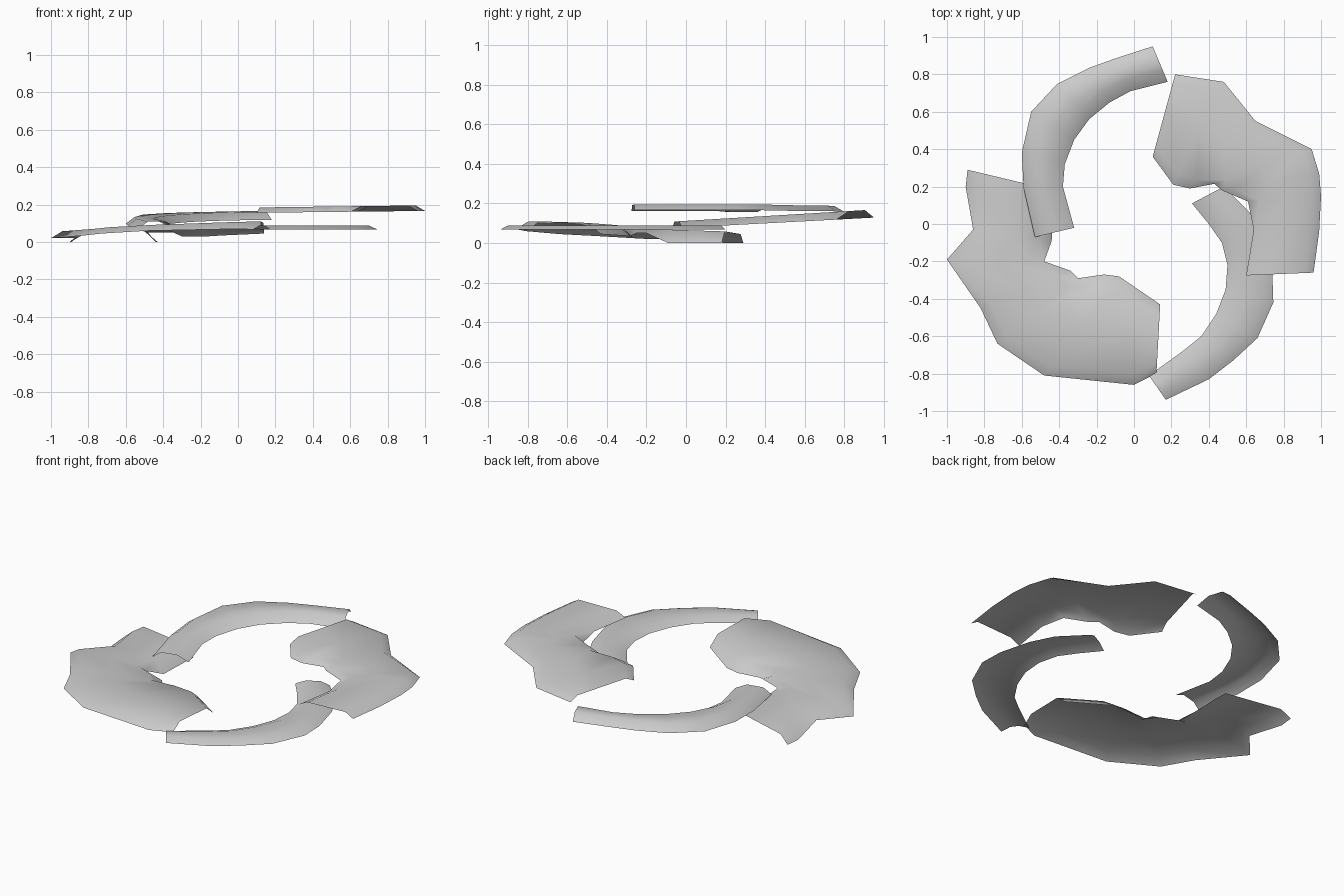
import bpy, bmesh
from mathutils import Vector

if "Cube" in bpy.data.objects:
    bpy.data.objects.remove(bpy.data.objects["Cube"])


def shell(name, outer, inner, crest, wo, wi, rim=None):
    """Open curved sheet between two rails (x, y[, z]); creases sit wo / wi inside the rails.
    crest(x, y) gives the height of the raised top, rim(x, y) the height of the edges."""
    bm = bmesh.new()
    rows = []
    for o, i in zip(outer, inner):
        a, b = Vector(o[:2]), Vector(i[:2])
        d = (b - a).normalized()
        row = []
        for k, p in enumerate((a, a + d * wo, (a + b) / 2, b - d * wi, b)):
            z = crest(p.x, p.y)
            if k in (0, 4):
                src = o if k == 0 else i
                z = src[2] if len(src) > 2 else rim(p.x, p.y)
            row.append(bm.verts.new((p.x, p.y, z)))
        rows.append(row)
    for r, s in zip(rows, rows[1:]):
        for k in range(4):
            f = bm.faces.new((r[k], s[k], s[k + 1], r[k + 1]))
            f.normal_update()
            if f.normal.z < 0:
                f.normal_flip()
            f.smooth = True
    me = bpy.data.meshes.new(name)
    bm.to_mesh(me)
    bm.free()
    ob = bpy.data.objects.new(name, me)
    bpy.context.collection.objects.link(ob)
    return ob


# wide plate, front left (lowest, drooping edges)
shell("left_plate",
      [(-.89, .29, 0), (-.90, .20, 0), (-.86, -.03, .02), (-1, -.19, .02), (-.82, -.45, .035),
       (-.73, -.64, .045), (-.48, -.81, .06), (0, -.86, .07), (.12, -.80, .065)],
      [(-.43, .18, 0), (-.435, .06, 0), (-.44, -.09, 0), (-.48, -.20, .05), (-.34, -.25, .05),
       (-.30, -.29, .03), (-.16, -.27, .03), (-.08, -.28, .035), (.14, -.43, .045)],
      lambda x, y: .081 + .032 * x - .033 * y, .06, .07)

# wide plate, back right (highest)
shell("right_plate",
      [(.22, .80), (.48, .76), (.65, .55), (.95, .40), (.99, .27), (1, .15), (.99, -.04), (.96, -.26)],
      [(.10, .36), (.21, .21), (.30, .19), (.43, .215), (.47, .18), (.61, .12), (.64, -.03), (.60, -.275)],
      lambda x, y: .183 + .013 * x, .05, .06,
      lambda x, y: .155 + .011 * x)

# narrow curved blade, back left (climbs towards the back)
shell("back_blade",
      [(.10, .95), (-.10, .885), (-.24, .835), (-.41, .75), (-.55, .60), (-.60, .38), (-.59, .19), (-.53, -.07)],
      [(.18, .76), (-.02, .71), (-.13, .65), (-.24, .56), (-.32, .45), (-.37, .32), (-.38, .20), (-.32, -.02)],
      lambda x, y: .112 + .06 * y, .05, .07,
      lambda x, y: .078 + .053 * y)

# narrow curved blade, front right (level)
shell("front_blade",
      [(.17, -.94), (.40, -.83), (.53, -.73), (.66, -.61), (.745, -.42), (.74, -.27), (.69, -.08), (.62, .06), (.48, .20)],
      [(.08, -.81), (.26, -.68), (.36, -.60), (.44, -.48), (.49, -.35), (.50, -.22), (.47, -.10), (.40, 0), (.31, .11)],
      lambda x, y: .089, .05, .06,
      lambda x, y: .067)
